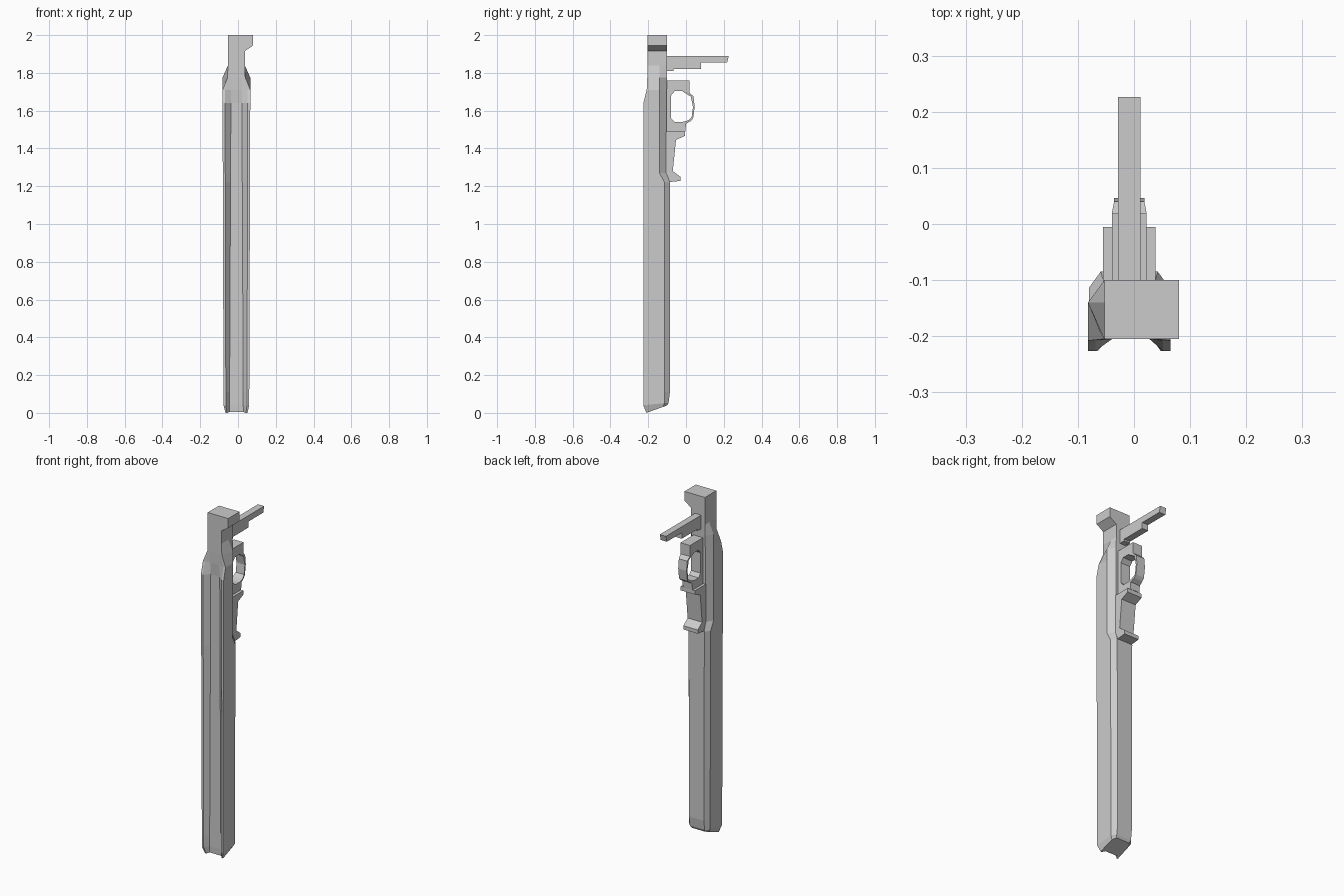
import bpy, bmesh

CX = -0.0085  # centre plane of the body in x


def finish(name, bm):
    bmesh.ops.recalc_face_normals(bm, faces=bm.faces)
    me = bpy.data.meshes.new(name)
    bm.to_mesh(me)
    bm.free()
    ob = bpy.data.objects.new(name, me)
    bpy.context.collection.objects.link(ob)
    return ob


def extrude(name, pts, place, a, b):
    """Prism from a 2D outline; place(u, v, w) maps it into space."""
    bm = bmesh.new()
    r0 = [bm.verts.new(place(u, v, a)) for u, v in pts]
    r1 = [bm.verts.new(place(u, v, b)) for u, v in pts]
    bm.faces.new(r0)
    bm.faces.new(r1)
    n = len(pts)
    for i in range(n):
        j = (i + 1) % n
        bm.faces.new((r0[i], r0[j], r1[j], r1[i]))
    return finish(name, bm)


def side_part(name, pts, half):
    return extrude(name, pts, lambda y, z, x: (CX + x, y, z), -half, half)


# Grip body: lofted section with a channel along the front
# z, tilt, front half width, front y, ridge inner, floor half width, floor y,
# side half width, side rear y, back half width, back y
rings = [
    (0.000, 0.36, 0.058, -0.210, 0.050, 0.037, -0.197, 0.057, -0.120, 0.042, -0.100),
    (0.042, 0.10, 0.068, -0.226, 0.056, 0.036, -0.199, 0.068, -0.115, 0.048, -0.092),
    (0.110, 0.00, 0.068, -0.226, 0.056, 0.036, -0.199, 0.068, -0.114, 0.048, -0.085),
    (1.220, 0.00, 0.072, -0.226, 0.059, 0.031, -0.199, 0.072, -0.114, 0.051, -0.085),
    (1.270, 0.00, 0.072, -0.226, 0.059, 0.031, -0.199, 0.072, -0.140, 0.045, -0.104),
    (1.640, 0.00, 0.0735, -0.226, 0.060, 0.029, -0.199, 0.0735, -0.140, 0.045, -0.103),
    (1.710, 0.00, 0.0735, -0.208, 0.060, 0.029, -0.204, 0.0735, -0.140, 0.045, -0.102),
    (1.775, 0.00, 0.047, -0.205, 0.040, 0.029, -0.205, 0.0735, -0.140, 0.045, -0.101),
    (1.840, 0.00, 0.0445, -0.205, 0.038, 0.029, -0.205, 0.0445, -0.140, 0.044, -0.100),
]
bm = bmesh.new()
loops = []
for z, k, fw, fy, ri, gw, gy, sw, sy, bw, by in rings:
    half = [(gw, gy), (ri, fy), (fw, fy), (sw, sy), (bw, by)]
    sec = half + [(-x, y) for x, y in reversed(half)]
    loops.append([bm.verts.new((CX + x, y, z + k * (y + 0.21))) for x, y in sec])
for lo, hi in zip(loops, loops[1:]):
    for i in range(10):
        j = (i + 1) % 10
        bm.faces.new((lo[i], lo[j], hi[j], hi[i]))
bm.faces.new(loops[0])
bm.faces.new(loops[-1])
finish("grip_body", bm)

# Neck with hooked head
extrude("neck_and_hook",
        [(-0.053, 1.84), (0.036, 1.84), (0.036, 1.915), (0.08, 1.945),
         (0.08, 2.0), (-0.053, 2.0)],
        lambda x, z, y: (x, y, z), -0.205, -0.10)

# Projecting top bar with stepped underside
side_part("top_bar",
          [(-0.102, 1.89), (0.226, 1.89), (0.218, 1.855), (0.08, 1.855),
           (0.08, 1.82), (-0.065, 1.82), (-0.065, 1.81), (-0.102, 1.81)], 0.02)

# Finger ring: outline bridged to its hole
outer = [(-0.105, 1.76), (0.019, 1.76), (0.019, 1.695), (0.04, 1.675), (0.046, 1.62),
         (0.038, 1.56), (0.025, 1.545), (0.0, 1.53), (-0.003, 1.49), (-0.105, 1.49)]
hole = [(-0.079, 1.68), (-0.06, 1.703), (-0.02, 1.703), (0.025, 1.675), (0.037, 1.62),
        (0.03, 1.565), (0.01, 1.548), (-0.02, 1.54), (-0.06, 1.54), (-0.079, 1.56)]
bm = bmesh.new()
layers = [[[bm.verts.new((CX + s * (0.031 if y < 0.02 else 0.027), y, z)) for y, z in c]
           for c in (outer, hole)] for s in (-1, 1)]
(o0, h0), (o1, h1) = layers
for a, b in ((o0, h0), (o1, h1), (o0, o1), (h0, h1)):
    for i in range(10):
        j = (i + 1) % 10
        bm.faces.new((a[i], a[j], b[j], b[i]))
finish("finger_ring", bm)

# Lower latch with ledge and foot
side_part("lower_latch",
          [(-0.105, 1.49), (-0.005, 1.49), (-0.005, 1.467), (-0.053, 1.445),
           (-0.07, 1.28), (-0.03, 1.25), (-0.03, 1.228), (-0.09, 1.222),
           (-0.105, 1.27)], 0.047)
